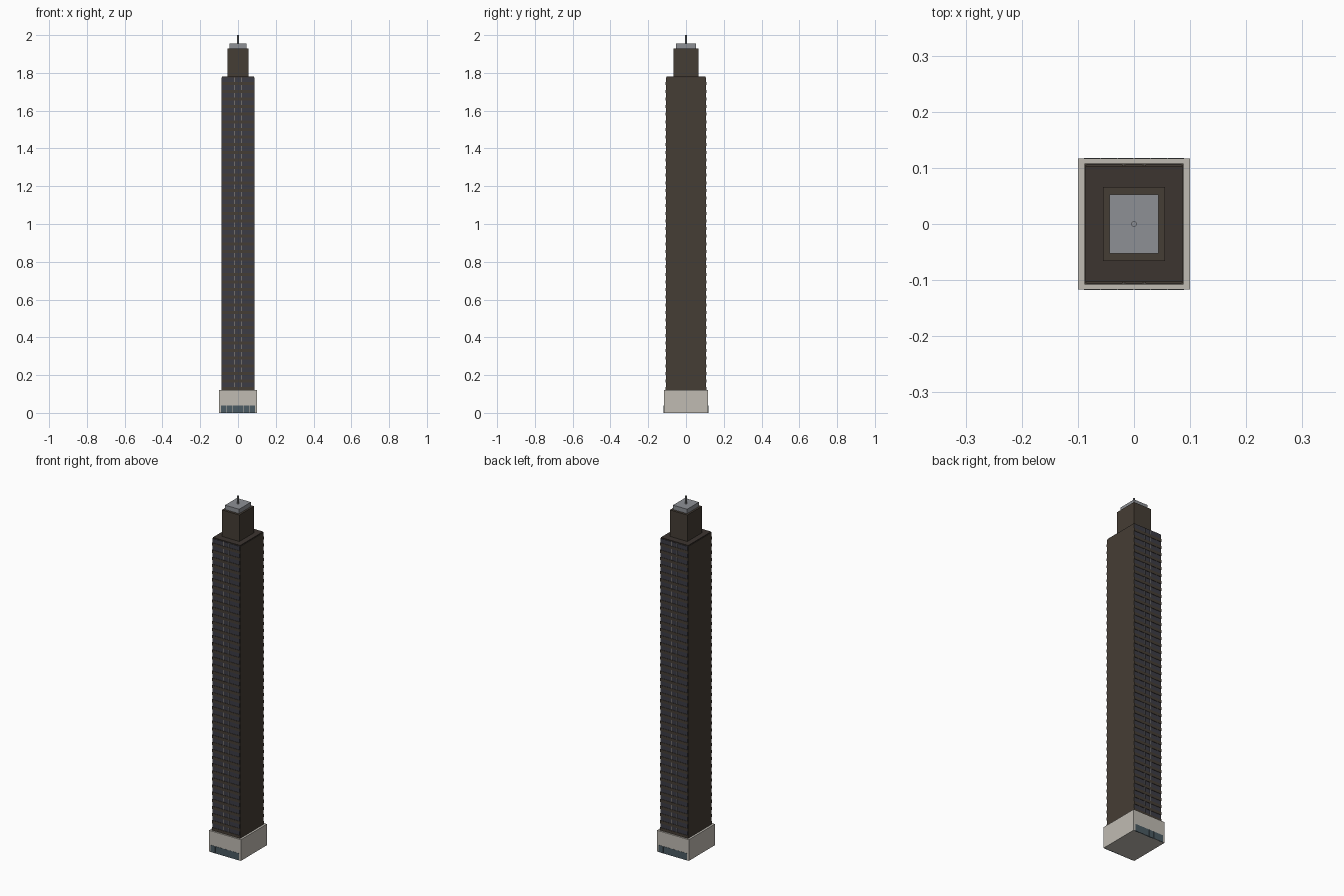
import bpy, bmesh
from mathutils import Matrix, Vector

if "Cube" in bpy.data.objects:
    bpy.data.objects.remove(bpy.data.objects["Cube"])


def material(name, rgb):
    m = bpy.data.materials.new(name)
    m.diffuse_color = (*rgb, 1)
    m.use_nodes = True
    m.node_tree.nodes["Principled BSDF"].inputs["Base Color"].default_value = m.diffuse_color
    return m


BROWN = material("bronze_cladding", (0.06, 0.047, 0.035))
ROOF = material("dark_roof", (0.045, 0.035, 0.03))
STONE = material("pale_stone", (0.53, 0.50, 0.45))
GLASS = material("lobby_glass", (0.07, 0.105, 0.125))
WINDOW = material("window_glass", (0.045, 0.045, 0.06))
METAL = material("grey_metal", (0.27, 0.28, 0.30))
TRIM = material("light_trim", (0.35, 0.35, 0.36))


def boxes(name, items, mat):
    """One object from boxes given as (x0, x1, y0, y1, z0, z1)."""
    bm = bmesh.new()
    for x0, x1, y0, y1, z0, z1 in items:
        size = Matrix.Diagonal((x1 - x0, y1 - y0, z1 - z0, 1))
        mid = Vector((x0 + x1, y0 + y1, z0 + z1)) / 2
        bmesh.ops.create_cube(bm, size=1, matrix=Matrix.Translation(mid) @ size)
    me = bpy.data.meshes.new(name)
    bm.to_mesh(me)
    bm.free()
    me.materials.append(mat)
    ob = bpy.data.objects.new(name, me)
    bpy.context.collection.objects.link(ob)
    return ob


def block(name, hx, hy, z0, z1, mat):
    return boxes(name, [(-hx, hx, -hy, hy, z0, z1)], mat)


def both_faces(x0, x1, y0, y1, z0, z1):
    """A facade piece on the front and its mirror on the back."""
    return [(x0, x1, -y1, -y0, z0, z1), (x0, x1, y0, y1, z0, z1)]


# Stacked masses
block("podium", 0.10, 0.117, 0, 0.12, STONE)
block("tower_shaft", 0.088, 0.105, 0.12, 1.775, BROWN)
block("roof_slab", 0.086, 0.103, 1.775, 1.78, ROOF)
block("crown", 0.055, 0.066, 1.78, 1.93, BROWN)
block("crown_cap", 0.044, 0.053, 1.93, 1.955, METAL)

# Mast
bpy.ops.mesh.primitive_cylinder_add(vertices=8, radius=0.005, depth=0.045,
                                    location=(0, 0, 1.9775))
mast = bpy.context.object
mast.name = "mast"
mast.data.materials.append(METAL)

# Lobby glazing, front and back
panes = []
for i in range(6):
    x = -0.09 + i * 0.03
    panes += both_faces(x + 0.0005, x + 0.0295, 0.112, 0.118, 0, 0.04)
boxes("lobby_glazing", panes, GLASS)

# Floor-by-floor window ribbons in three bays, spandrels and light mullions
windows, spandrels, mullions = [], [], []
floors = 41
pitch = 1.655 / floors
for f in range(floors):
    z = 0.12 + f * pitch
    spandrels += both_faces(-0.088, 0.088, 0.104, 0.108, z, z + pitch * 0.4)
    for x0, x1 in ((-0.085, -0.021), (-0.015, 0.015), (0.021, 0.085)):
        windows += both_faces(x0, x1, 0.104, 0.106, z + pitch * 0.4, z + pitch)
    for x in (-0.018, 0.018):
        mullions += both_faces(x - 0.0015, x + 0.0015, 0.104, 0.107,
                               z + pitch * 0.4, z + pitch)
boxes("floor_spandrels", spandrels, BROWN)
boxes("window_ribbons", windows, WINDOW)
boxes("bay_mullions", mullions, TRIM)
